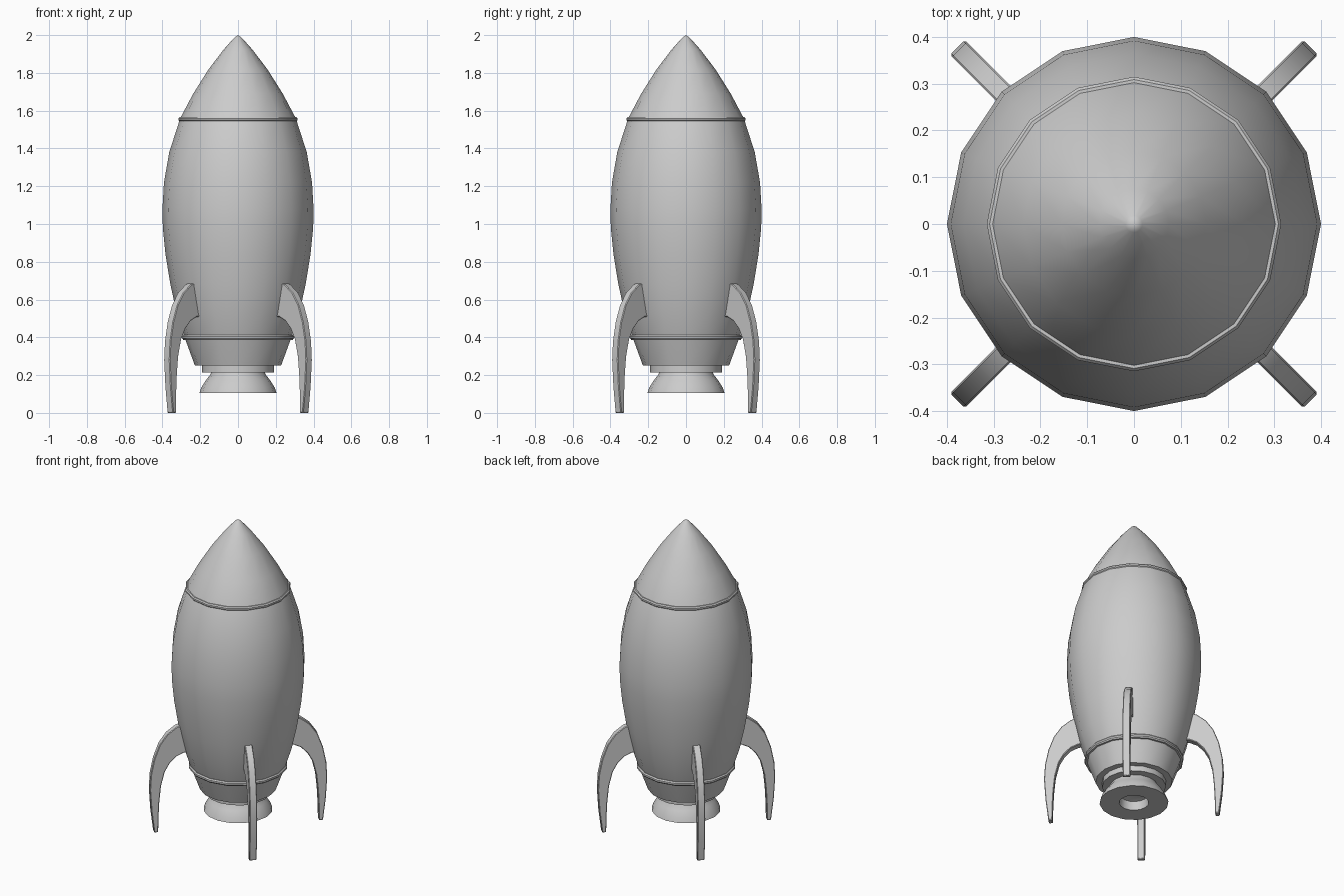
import bpy, bmesh
from math import cos, sin, pi, radians

if "Cube" in bpy.data.objects:
    bpy.data.objects.remove(bpy.data.objects["Cube"])

SIDES = 16


def finish(name, bm, angle=35):
    bmesh.ops.remove_doubles(bm, verts=bm.verts, dist=1e-5)
    bmesh.ops.recalc_face_normals(bm, faces=bm.faces)
    me = bpy.data.meshes.new(name)
    bm.to_mesh(me)
    bm.free()
    ob = bpy.data.objects.new(name, me)
    bpy.context.collection.objects.link(ob)
    bpy.ops.object.select_all(action='DESELECT')
    ob.select_set(True)
    bpy.context.view_layer.objects.active = ob
    bpy.ops.object.shade_smooth_by_angle(angle=radians(angle))
    return ob


def lathe(name, profile, closed=False, sides=SIDES):
    """Spin (radius, z) points around the z axis."""
    bm = bmesh.new()
    rings = []
    for r, z in profile:
        if r == 0:
            rings.append([bm.verts.new((0, 0, z))] * sides)
        else:
            rings.append([bm.verts.new((r * cos(2 * pi * i / sides), r * sin(2 * pi * i / sides), z))
                          for i in range(sides)])
    pairs = list(zip(rings, rings[1:]))
    if closed:
        pairs.append((rings[-1], rings[0]))
    for a, b in pairs:
        for i in range(sides):
            j = (i + 1) % sides
            bm.faces.new(list(dict.fromkeys((a[i], a[j], b[j], b[i]))))
    return finish(name, bm)


def band(name, r, z, half_height, depth):
    """Thin rounded trim ring."""
    h = half_height
    return lathe(name, [(r - depth, z - h), (r - 0.006, z - h), (r, z - h * 0.4),
                        (r, z + h * 0.4), (r - 0.006, z + h), (r - depth, z + h)], closed=True)


# hull with pointed nose
lathe("hull", [(0, 0.25), (0.228, 0.25), (0.283, 0.40), (0.325, 0.53), (0.358, 0.68),
               (0.384, 0.84), (0.398, 0.98), (0.40, 1.08), (0.392, 1.22), (0.364, 1.38),
               (0.306, 1.56), (0.237, 1.69), (0.155, 1.82), (0.075, 1.925), (0.018, 1.988), (0, 2.0)])

# trim bands
band("nose_band", 0.315, 1.555, 0.012, 0.03)
band("tail_band", 0.296, 0.40, 0.013, 0.035)

# engine collar and bell with hollow exhaust
lathe("engine_collar", [(0, 0.26), (0.19, 0.26), (0.19, 0.215), (0, 0.215)])
lathe("engine_bell", [(0, 0.23), (0.138, 0.23), (0.145, 0.205), (0.172, 0.17), (0.194, 0.135),
                      (0.205, 0.105), (0.088, 0.105), (0.082, 0.16), (0, 0.18)])

# four curved landing fins on the diagonals
FIN = [(0.508, 0), (0.525, 0.14), (0.534, 0.28), (0.528, 0.38), (0.508, 0.48), (0.475, 0.57),
       (0.43, 0.635), (0.375, 0.678), (0.31, 0.70), (0.28, 0.51), (0.33, 0.508), (0.375, 0.487),
       (0.415, 0.445), (0.445, 0.39), (0.467, 0.30), (0.477, 0.20), (0.482, 0.10), (0.484, 0)]
HALF = 0.0225


def fin(name, angle):
    c, s = cos(angle), sin(angle)
    bm = bmesh.new()
    left, right = ([bm.verts.new((r * c - t * s, r * s + t * c, z)) for r, z in FIN]
                   for t in (-HALF, HALF))
    bm.faces.new(left)
    bm.faces.new(right[::-1])
    for i in range(len(FIN)):
        j = (i + 1) % len(FIN)
        bm.faces.new((left[i], right[i], right[j], left[j]))
    ob = finish(name, bm)
    bevel = ob.modifiers.new("soft_edges", 'BEVEL')
    bevel.width = 0.004
    bevel.segments = 1
    bevel.limit_method = 'ANGLE'
    bevel.angle_limit = radians(50)
    return ob


for k, label in enumerate(("back_right", "back_left", "front_left", "front_right")):
    fin("fin_" + label, pi / 4 + k * pi / 2)
